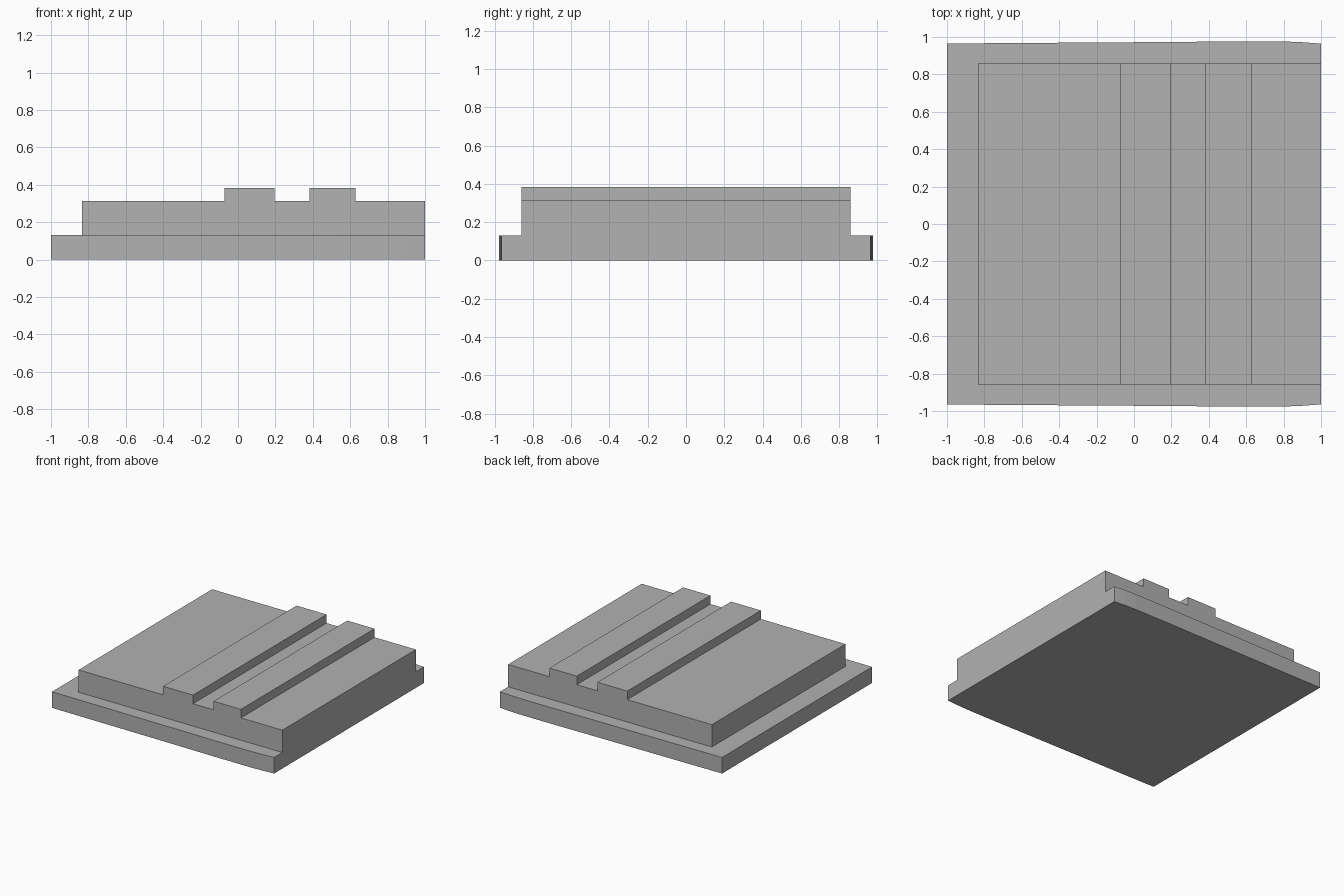
import bpy
import bmesh
from mathutils import Vector

cube = bpy.data.objects.get("Cube")
if cube:
    bpy.data.objects.remove(cube, do_unlink=True)

# One plain grey for everything
grey = bpy.data.materials.new("plain_grey")
grey.use_nodes = True
colour = (0.445, 0.445, 0.445, 1)
grey.diffuse_color = colour
grey.node_tree.nodes["Principled BSDF"].inputs["Base Color"].default_value = colour


def extrude_profile(name, points, direction):
    """Make a closed flat-faced prism from a planar outline."""
    bm = bmesh.new()
    face = bm.faces.new([bm.verts.new(p) for p in points])
    grown = bmesh.ops.extrude_face_region(bm, geom=[face], use_keep_orig=True)
    moved = [v for v in grown["geom"] if isinstance(v, bmesh.types.BMVert)]
    bmesh.ops.translate(bm, verts=moved, vec=Vector(direction))
    bmesh.ops.recalc_face_normals(bm, faces=bm.faces)
    mesh = bpy.data.meshes.new(name)
    bm.to_mesh(mesh)
    bm.free()
    mesh.materials.append(grey)
    obj = bpy.data.objects.new(name, mesh)
    bpy.context.collection.objects.link(obj)
    return obj


BASE_TOP, DECK, RIDGE = 0.131, 0.313, 0.383
HALF_DEPTH = 0.859

# Base plate: long sides bow out slightly, mirrored front to back
side = [(-1, 0.965), (-0.57, 0.968), (0.19, 0.973), (0.5, 0.976),
        (0.8, 0.976), (0.9, 0.972), (1, 0.964)]
outline = [(x, -y, 0) for x, y in side] + [(x, y, 0) for x, y in reversed(side)]
extrude_profile("base_plate", outline, (0, 0, BASE_TOP))

# Upper block with two raised ridges, flush with the plate at its left end
section = [(-0.834, BASE_TOP), (-0.834, DECK)]
for start, end in ((-0.073, 0.196), (0.382, 0.628)):
    section += [(start, DECK), (start, RIDGE), (end, RIDGE), (end, DECK)]
section += [(1, DECK), (1, BASE_TOP)]
extrude_profile("ridged_block", [(x, -HALF_DEPTH, z) for x, z in section],
                (0, 2 * HALF_DEPTH, 0))
